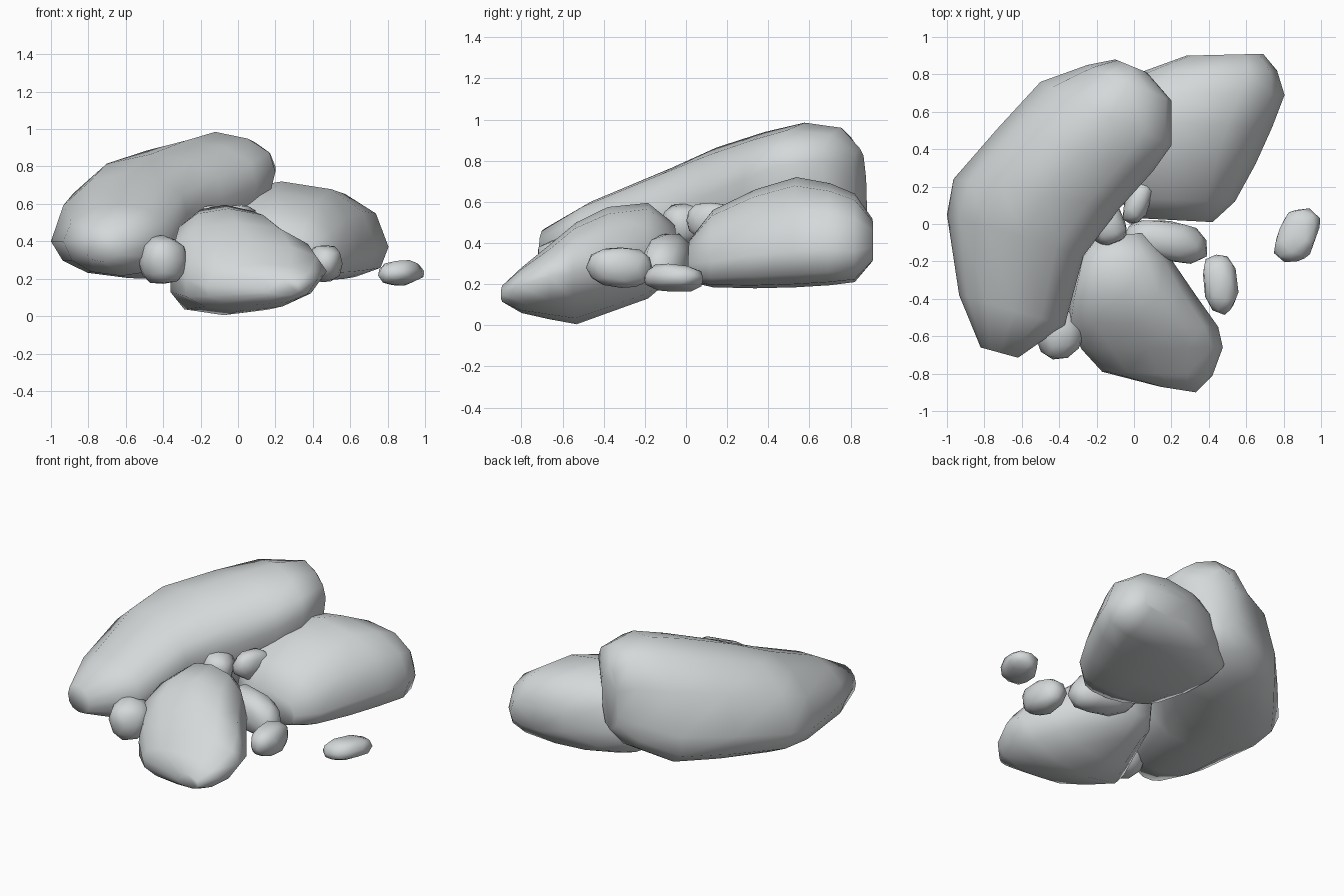
import bpy, bmesh, math, random
from mathutils import Vector, Matrix

if "Cube" in bpy.data.objects:
    bpy.data.objects.remove(bpy.data.objects["Cube"])

stone = bpy.data.materials.new("stone grey")
stone.diffuse_color = (0.66, 0.69, 0.70, 1)
stone.use_nodes = True
stone.node_tree.nodes["Principled BSDF"].inputs["Base Color"].default_value = stone.diffuse_color


def finish(bm, name):
    bmesh.ops.recalc_face_normals(bm, faces=bm.faces)
    for f in bm.faces:
        f.smooth = True
    me = bpy.data.meshes.new(name)
    bm.to_mesh(me)
    bm.free()
    me.materials.append(stone)
    ob = bpy.data.objects.new(name, me)
    bpy.context.collection.objects.link(ob)
    return ob


def spow(v, p):
    return math.copysign(abs(v) ** p, v)


def boulder(name, sections, n=12, upper=0.9, lower=0.85):
    """Loft of rounded rings: left x,y / right x,y / side heights / top / bottom /
    sideways shift of ridge and keel (-1 left edge, 1 right edge)."""
    bm = bmesh.new()
    rings = []
    for lx, ly, rx, ry, zl, zr, zt, zb, ridge, keel in sections:
        L, R = Vector((lx, ly, zl)), Vector((rx, ry, zr))
        mid, half = (L + R) / 2, (R - L) / 2
        ring = []
        for i in range(n):
            a = 2 * math.pi * i / n
            power = upper if math.sin(a) > 0 else lower
            c, s = spow(math.cos(a), power), spow(math.sin(a), power)
            c = max(-1, min(1, c + (ridge if s > 0 else keel) * abs(s)))
            p = mid + half * c
            # blend from the side height to the top or bottom height
            p.z += abs(s) * ((zt if s > 0 else zb) - p.z)
            ring.append(bm.verts.new(p))
        rings.append(ring)
    for a, b in zip(rings, rings[1:]):
        for i in range(n):
            j = (i + 1) % n
            bm.faces.new((a[i], a[j], b[j], b[i]))
    for ring in (rings[0], rings[-1]):
        bm.faces.new(ring)
    return finish(bm, name)


def pebble(name, centre, size, turn, tilt, seed):
    """Small chipped stone: squarish jittered icosphere."""
    rnd = random.Random(seed)
    bm = bmesh.new()
    bmesh.ops.create_icosphere(bm, subdivisions=2, radius=1)
    for v in bm.verts:
        k = rnd.uniform(0.47, 0.55)
        v.co = Vector([spow(t, 0.85) * k for t in v.co])
    m = (Matrix.Translation(centre) @ Matrix.Rotation(math.radians(turn), 4, 'Z')
         @ Matrix.Rotation(math.radians(tilt), 4, 'Y') @ Matrix.Diagonal((*size, 1)))
    bmesh.ops.transform(bm, matrix=m, verts=bm.verts)
    return finish(bm, name)


# long leaning boulder on the left
boulder("large_left_boulder", [
    (-.82, -.66, -.62, -.715, .38, .38, .47, .29, 0, 0),
    (-.935, -.38, -.37, -.54, .40, .42, .60, .215, .05, .1),
    (-1.0, .05, -.27, -.17, .40, .54, .765, .205, .1, .1),
    (-.965, .24, -.08, .08, .42, .62, .865, .20, .12, 0),
    (-.73, .51, .10, .28, .44, .70, .94, .205, .1, -.1),
    (-.50, .76, .20, .42, .47, .77, .985, .23, .08, -.2),
    (-.25, .85, .20, .66, .52, .80, .96, .32, .0, -.2),
    (-.10, .88, .07, .81, .55, .72, .86, .43, 0, 0)], upper=.97, lower=.85)

# boulder at the back right, running under the left one
boulder("back_right_boulder", [
    (.04, .03, .42, .01, .34, .30, .42, .21, -.1, 0),
    (-.10, .14, .54, .12, .33, .31, .56, .185, -.05, 0),
    (-.16, .35, .65, .32, .33, .34, .66, .18, -.1, 0),
    (-.18, .55, .74, .52, .33, .36, .72, .185, -.1, 0),
    (-.16, .71, .805, .69, .34, .37, .69, .195, -.05, 0),
    (.06, .82, .765, .82, .38, .36, .64, .21, 0, 0),
    (.28, .90, .69, .91, .42, .38, .52, .31, 0, 0)], upper=.83, lower=.65)

# boulder at the front
boulder("front_boulder", [
    (-.20, -.06, .06, -.05, .42, .36, .49, .24, 0, 0),
    (-.29, -.18, .20, -.19, .42, .32, .595, .13, -.1, -.1),
    (-.33, -.38, .33, -.38, .36, .27, .575, .06, -.15, -.2),
    (-.36, -.52, .45, -.55, .28, .25, .50, .005, -.12, -.3),
    (-.28, -.67, .475, -.66, .20, .24, .39, .03, -.05, -.2),
    (-.17, -.79, .42, -.81, .16, .19, .28, .06, 0, -.1),
    (.14, -.87, .33, -.90, .15, .15, .20, .11, 0, 0)])

# small stones
for i, (c, s, t, r) in enumerate([
        ((-.40, -.59, .30), (.24, .27, .26), 20, 0),
        ((.46, -.315, .28), (.18, .32, .20), 8, 0),
        ((.87, -.063, .23), (.21, .30, .13), -25, -10),
        ((.17, -.09, .31), (.46, .22, .25), -10, 12),
        ((.02, .12, .51), (.13, .26, .18), -20, 0),
        ((-.15, .00, .49), (.20, .24, .20), 30, 0)]):
    pebble(f"small_stone_{i + 1}", c, s, t, r, i + 3)
